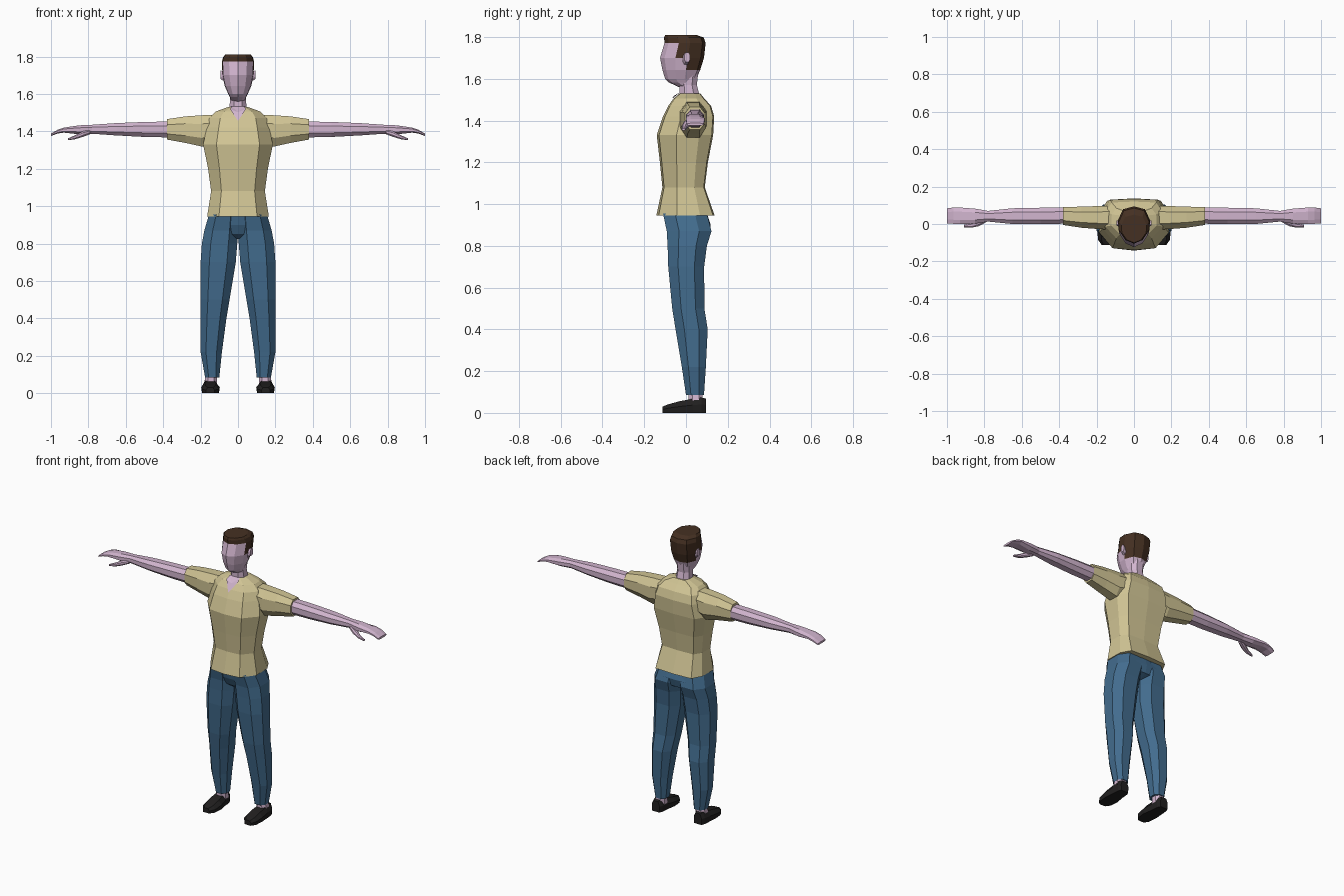
import bpy, bmesh


def material(name, rgb):
    m = bpy.data.materials.new(name)
    m.diffuse_color = (*rgb, 1)
    return m


SKIN = material("skin", (0.64, 0.46, 0.62))
SHIRT = material("shirt", (0.64, 0.56, 0.30))
DENIM = material("denim", (0.055, 0.15, 0.27))
HAIR = material("hair", (0.06, 0.03, 0.016))
BLACK = material("black", (0.015, 0.014, 0.014))


def sym(half):
    """Closed unit outline from its right half (first and last points on the axis)."""
    return half + [(-u, v) for u, v in half[-2:0:-1]]


# Unit cross-sections
BODY = sym([(0, -1), (.6, -.92), (.97, -.3), (.95, .5), (.75, .95), (0, 1)])
HEAD = sym([(0, -1), (.55, -.8), (.95, -.3), (1, .25), (.68, .85), (0, 1)])
OCT = [(-.5, -1), (.5, -1), (1, -.45), (1, .45), (.5, 1), (-.5, 1), (-1, .45), (-1, -.45)]
SHOE = [(-.9, -1), (.9, -1), (1, .1), (.6, 1), (-.6, 1), (-1, .1)]


def loft(name, rings, profile, mat, axis="z", keep=None, mirror=False):
    """Skin rings (t, u0, u1, v0, v1) along an axis; keep filters faces by centre."""
    bm = bmesh.new()
    rows = []
    for t, u0, u1, v0, v1 in rings:
        row = []
        for pu, pv in profile:
            u = (u0 + u1) / 2 + pu * (u1 - u0) / 2
            v = (v0 + v1) / 2 + pv * (v1 - v0) / 2
            co = {"z": (u, v, t), "x": (t, u, v), "y": (u, t, v)}[axis]
            row.append(bm.verts.new(co))
        rows.append(row)
    n = len(profile)
    for a, b in zip(rows, rows[1:]):
        for i in range(n):
            j = (i + 1) % n
            bm.faces.new((a[i], a[j], b[j], b[i]))
    bm.faces.new(rows[0])
    bm.faces.new(rows[-1])
    bmesh.ops.recalc_face_normals(bm, faces=bm.faces)
    if keep:
        drop = [f for f in bm.faces if not keep(f.calc_center_median())]
        bmesh.ops.delete(bm, geom=drop, context="FACES")
    me = bpy.data.meshes.new(name)
    bm.to_mesh(me)
    bm.free()
    return add(name, me, mat, mirror)


def add(name, me, mat, mirror=False):
    me.materials.append(mat)
    ob = bpy.data.objects.new(name, me)
    bpy.context.collection.objects.link(ob)
    if mirror:
        m = ob.modifiers.new("mirror", "MIRROR")
        m.use_mirror_merge = False
    return ob


def wide(rows):
    """Rings centred on x = 0 given as (z, half width, y front, y back)."""
    return [(z, -w, w, a, b) for z, w, a, b in rows]


# Shirt body
loft("shirt_body", wide([
    (.945, .17, -.142, .137), (1.08, .148, -.113, .09), (1.2, .165, -.125, .105),
    (1.33, .192, -.14, .13), (1.42, .172, -.11, .135), (1.47, .158, -.085, .12),
    (1.505, .125, -.06, .088), (1.53, .055, -.03, .068)]), BODY, SHIRT)

# V-shaped neckline
me = bpy.data.meshes.new("neckline")
me.from_pydata([(0, -.1, 1.455), (.042, -.058, 1.518), (0, -.068, 1.503),
                (-.042, -.058, 1.518), (.035, -.03, 1.534), (-.035, -.03, 1.534)],
               [], [(0, 1, 2), (0, 2, 3), (2, 1, 4), (2, 4, 5), (2, 5, 3)])
add("neckline", me, SKIN)

# Sleeves
loft("sleeve", [(.12, -.03, .098, 1.34, 1.488), (.19, -.027, .096, 1.318, 1.486),
                (.28, -.02, .093, 1.338, 1.48), (.38, -.005, .09, 1.356, 1.465)],
     OCT, SHIRT, "x", mirror=True)

# Arms running into flat hands, with thumbs
loft("arm", [(.34, .002, .087, 1.367, 1.453), (.5, 0, .087, 1.37, 1.45),
             (.65, 0, .084, 1.378, 1.444), (.78, .013, .07, 1.387, 1.435),
             (.85, .002, .082, 1.384, 1.432), (.93, 0, .088, 1.393, 1.42),
             (.965, .001, .088, 1.388, 1.408), (1, .004, .084, 1.375, 1.388)],
     OCT, SKIN, "x", mirror=True)
loft("thumb", [(.79, .01, .04, 1.385, 1.41), (.83, -.012, .025, 1.37, 1.4),
               (.87, -.02, .005, 1.358, 1.38), (.91, -.018, -.004, 1.352, 1.362)],
     OCT, SKIN, "x", mirror=True)

# Trousers
loft("trouser_hips", wide([(.955, .155, -.11, .1), (.9, .165, -.098, .118),
                           (.85, .12, -.075, .105), (.825, .03, -.04, .05)]), BODY, DENIM)
loft("trouser_leg", [(.955, .0, .155, -.11, .1), (.87, .0, .18, -.092, .122),
                     (.8, .004, .193, -.088, .1), (.7, .012, .2, -.085, .087),
                     (.5, .045, .2, -.066, .088), (.4, .062, .2, -.05, .104),
                     (.22, .086, .2, -.02, .095), (.085, .1, .176, 0, .086)],
     OCT, DENIM, mirror=True)

# Ankles and shoes
loft("ankle", [(.04, .112, .182, .012, .08), (.11, .112, .172, .012, .08)],
     OCT, SKIN, mirror=True)
loft("shoe", [(-.113, .125, .172, 0, .03), (-.085, .102, .192, 0, .041),
              (-.03, .097, .197, 0, .056), (.03, .108, .192, 0, .067),
              (.075, .112, .188, 0, .074), (.095, .122, .178, 0, .068)],
     SHOE, BLACK, "y", mirror=True)

# Neck
loft("neck", wide([(1.49, .055, -.035, .07), (1.53, .046, -.032, .062),
                   (1.57, .042, -.032, .052), (1.66, .048, -.03, .062)]), OCT, SKIN)

# Head and hair share one form, split by region
HEAD_RINGS = wide([
    (1.56, .036, -.034, .045), (1.583, .044, -.083, .045), (1.6, .052, -.1, .05),
    (1.642, .071, -.113, .068), (1.7, .083, -.124, .086), (1.772, .086, -.103, .094),
    (1.797, .08, -.105, .085), (1.81, .068, -.1, .05)])


def is_hair(c):
    return c.z > 1.775 or (c.z > 1.7 and c.y > -.03) or (c.z > 1.645 and c.y > .01)


loft("head", HEAD_RINGS, HEAD, SKIN, keep=lambda c: not is_hair(c))
loft("hair", HEAD_RINGS, HEAD, HAIR, keep=is_hair)

# Ears
loft("ear", [(.07, -.02, .015, 1.665, 1.72), (.094, -.008, .02, 1.68, 1.725)],
     OCT, SKIN, "x", mirror=True)
